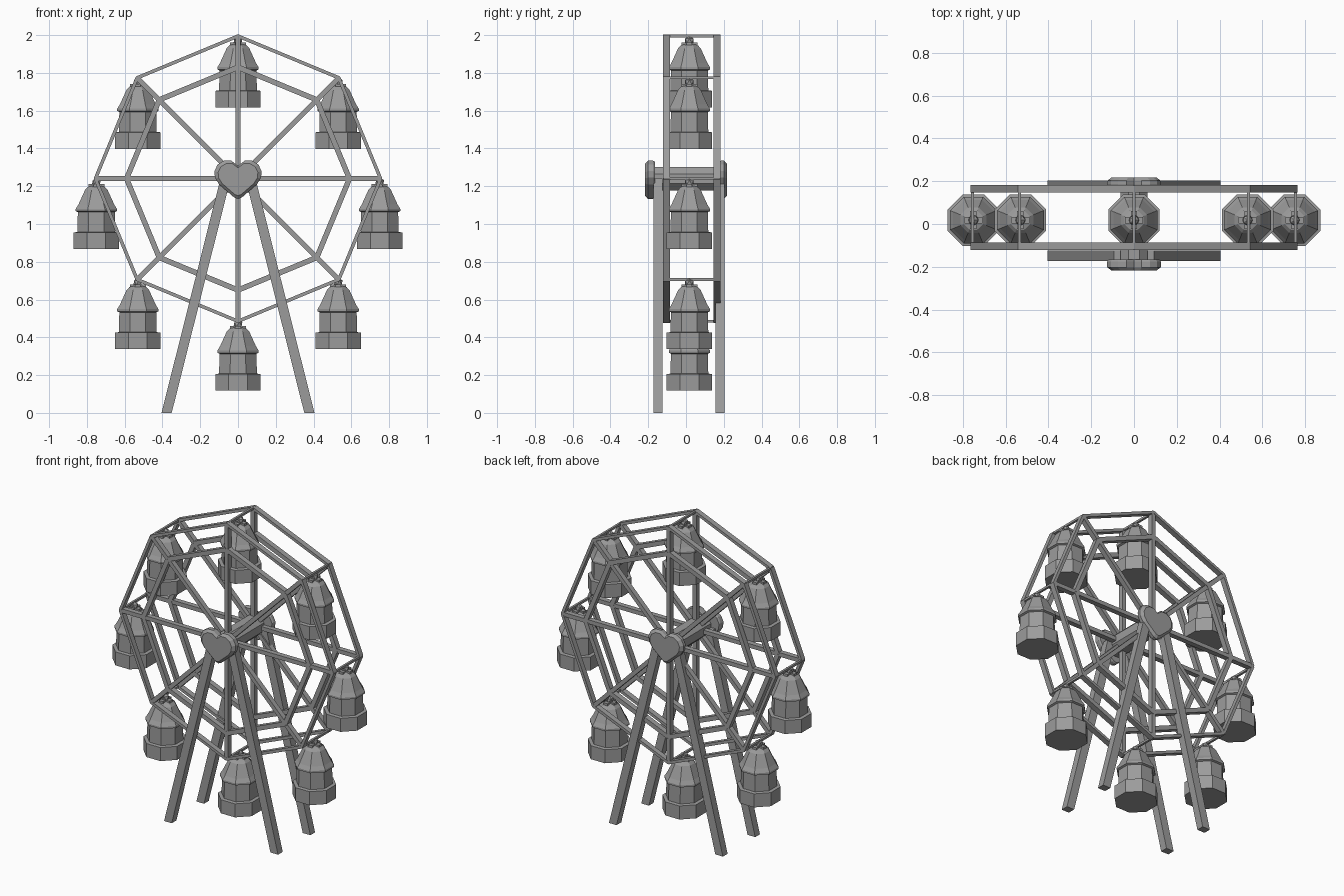
import bpy, bmesh
from math import sin, cos, pi
from mathutils import Matrix, Vector

if "Cube" in bpy.data.objects:
    bpy.data.objects.remove(bpy.data.objects["Cube"], do_unlink=True)

GREY = (0.33, 0.33, 0.33, 1)
mat = bpy.data.materials.new("plain grey")
mat.use_nodes = True
mat.diffuse_color = GREY
mat.node_tree.nodes["Principled BSDF"].inputs["Base Color"].default_value = GREY

HUB_Z, RIM, INNER = 1.24, 0.755, 0.59
WHEEL_Y = {"front": -0.103, "back": 0.164}
LEG_Y = {"front": -0.148, "back": 0.18}


def finish(name, bm):
    bmesh.ops.recalc_face_normals(bm, faces=bm.faces)
    me = bpy.data.meshes.new(name)
    bm.to_mesh(me)
    bm.free()
    me.materials.append(mat)
    ob = bpy.data.objects.new(name, me)
    bpy.context.collection.objects.link(ob)
    return ob


def bar(bm, a, b, width, depth):
    """Box from a to b, both in one upright plane, with depth along y."""
    a, b = Vector(a), Vector(b)
    along = (b - a).normalized()
    side = Vector((0, 1, 0)).cross(along)
    m = Matrix((side * width, Vector((0, depth, 0)), b - a)).transposed().to_4x4()
    m.translation = (a + b) / 2
    bmesh.ops.create_cube(bm, size=1, matrix=m)


def spot(i, r, y, z=HUB_Z):
    t = i * pi / 4
    return Vector((r * sin(t), y, z + r * cos(t)))


def loft(bm, rings):
    """Skin a list of point rings and cap both ends."""
    loops = [[bm.verts.new(p) for p in ring] for ring in rings]
    n = len(loops[0])
    for lo, hi in zip(loops, loops[1:]):
        for i in range(n):
            j = (i + 1) % n
            bm.faces.new((lo[i], lo[j], hi[j], hi[i]))
    bm.faces.new(loops[0])
    bm.faces.new(loops[-1])


# Two wheel frames: outer rim, inner ring and spokes
for side, y in WHEEL_Y.items():
    rim, ring, spokes = bmesh.new(), bmesh.new(), bmesh.new()
    for i in range(8):
        bar(rim, spot(i, RIM, y), spot(i + 1, RIM, y), 0.018, 0.035)
        bar(ring, spot(i, INNER, y), spot(i + 1, INNER, y), 0.028, 0.035)
        bar(spokes, spot(i, 0, y), spot(i, RIM, y), 0.026, 0.033)
    finish(side + "_outer_rim", rim)
    finish(side + "_inner_ring", ring)
    finish(side + "_spokes", spokes)

# Thin rods joining the two rims
rods = bmesh.new()
mid_y = sum(WHEEL_Y.values()) / 2
for i in range(8):
    bmesh.ops.create_cube(rods, size=1, matrix=Matrix.Translation(spot(i, RIM, mid_y))
                          @ Matrix.Diagonal((0.014, 0.3, 0.014, 1)))
finish("cross_rods", rods)

# Eight-sided axle
axle = bmesh.new()
loft(axle, [[(0.068 * cos((k + .5) * pi / 4), y, HUB_Z + 0.068 * sin((k + .5) * pi / 4))
             for k in range(8)] for y in (-0.17, 0.19)])
finish("axle", axle)

# Splayed legs with flat feet
for side, y in LEG_Y.items():
    for hand, s in (("left", 1), ("right", -1)):
        leg = bmesh.new()
        loft(leg, [[(s * x + dx, y + dy, z) for dx, dy in
                    ((-.027, -.024), (.027, -.024), (.027, .024), (-.027, .024))]
                   for x, z in ((0.378, 0), (0.066, 1.24))])
        finish(f"{side}_{hand}_leg", leg)

# Bevelled heart plates over the axle ends
half = [(0.035, 0.095), (0.075, 0.095), (0.108, 0.075), (0.125, 0.04),
        (0.122, 0.005), (0.1, -0.03), (0.02, -0.1)]
outline = [(0, 0.068)] + half + [(0, -0.107)] + [(-x, z) for x, z in reversed(half)]
for side, s, inner in (("front", -1, 0.165), ("back", 1, 0.175)):
    heart = bmesh.new()
    loft(heart, [[(x * k, s * y, HUB_Z + z * k) for x, z in outline]
                 for y, k in ((inner, 0.95), (inner + 0.01, 1), (0.202, 1), (0.217, 0.84))])
    finish(side + "_heart_plate", heart)

# Hanging cabins: octagonal base, body, roof, cap and hanger
profile = [(0.12, 0), (0.12, 0.087), (0.1, 0.09), (0.098, 0.195), (0.109, 0.2),
           (0.109, 0.212), (0.095, 0.235), (0.06, 0.312), (0.045, 0.328), (0.022, 0.335)]


def octagon(apothem, z):
    r = apothem / cos(pi / 8)
    return [(r * cos((k + .5) * pi / 4), r * sin((k + .5) * pi / 4), z) for k in range(8)]


for i in range(8):
    cabin = bmesh.new()
    loft(cabin, [octagon(r, z) for r, z in profile])
    bmesh.ops.create_icosphere(cabin, subdivisions=1, radius=0.026,
                               matrix=Matrix.Translation((0, 0, 0.352)))
    for turn in (0, pi / 2):
        bmesh.ops.create_cube(cabin, size=1, matrix=Matrix.Translation((0, 0, 0.332))
                              @ Matrix.Rotation(turn, 4, "Z")
                              @ Matrix.Diagonal((0.085, 0.03, 0.022, 1)))
    ob = finish(f"cabin_{i + 1}", cabin)
    ob.location = spot(i, 0.75, 0.018, HUB_Z - 0.372)
